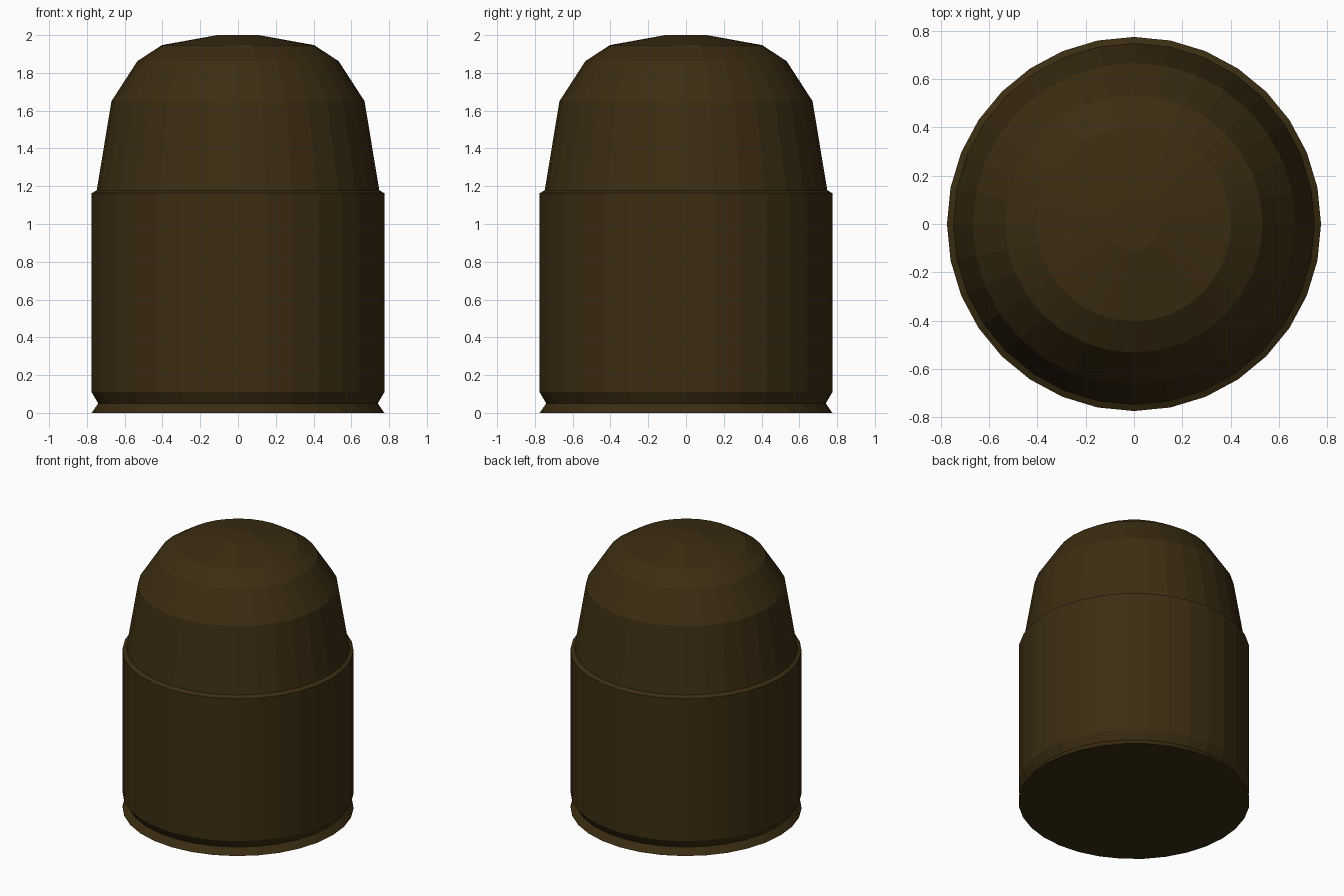
import bpy, bmesh
from math import cos, sin, tau

if "Cube" in bpy.data.objects:
    bpy.data.objects.remove(bpy.data.objects["Cube"])

SIDES = 32

brown = bpy.data.materials.new("dark_brown")
brown.diffuse_color = (0.045, 0.026, 0.006, 1)
brown.use_nodes = True
brown.node_tree.nodes["Principled BSDF"].inputs["Base Color"].default_value = brown.diffuse_color


def lathe(name, profile, cap_bottom=False, cap_top=False):
    """Revolve (radius, z) points around z into a flat-faced object."""
    bm = bmesh.new()
    rings = [[bm.verts.new((r * cos(tau * i / SIDES), r * sin(tau * i / SIDES), z))
              for i in range(SIDES)] for r, z in profile]
    for low, high in zip(rings, rings[1:]):
        for i in range(SIDES):
            j = (i + 1) % SIDES
            bm.faces.new((low[i], low[j], high[j], high[i]))
    if cap_bottom:
        bm.faces.new(rings[0][::-1])
    if cap_top:
        bm.faces.new(rings[-1])
    mesh = bpy.data.meshes.new(name)
    bm.to_mesh(mesh)
    bm.free()
    mesh.materials.append(brown)
    obj = bpy.data.objects.new(name, mesh)
    bpy.context.collection.objects.link(obj)
    return obj


# Straight casing with rim, extraction groove and chamfered mouth
lathe("casing", [(0.775, 0), (0.74, 0.05), (0.775, 0.11),
                 (0.775, 1.163), (0.748, 1.178)], cap_bottom=True)

# Rounded, blunt tip seated in the casing mouth
lathe("rounded_tip", [(0.748, 1.178), (0.67, 1.65), (0.533, 1.862),
                      (0.403, 1.947), (0.11, 2.0)], cap_top=True)
